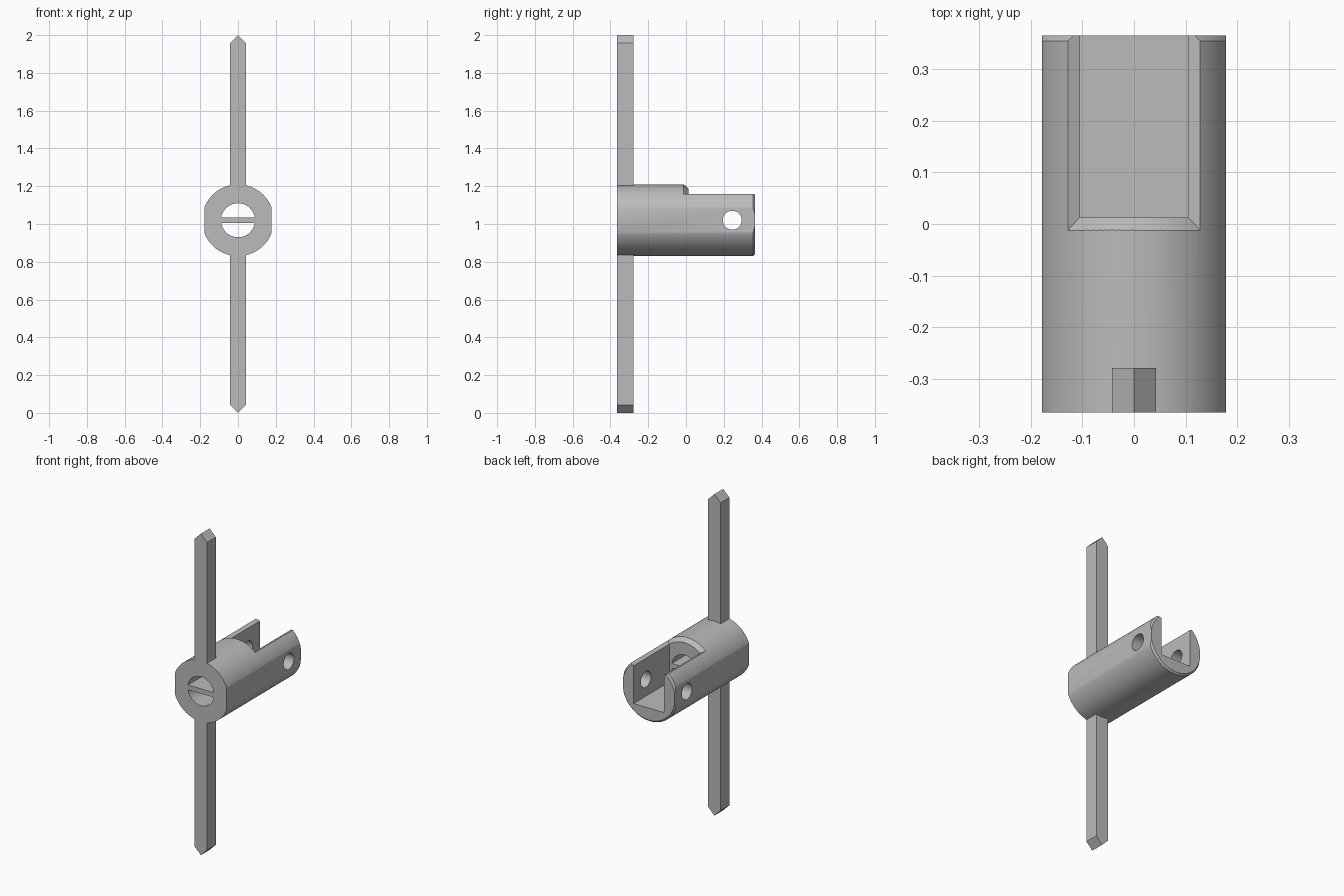
import bpy, bmesh
from math import sin, cos, pi, radians, hypot, sqrt

if "Cube" in bpy.data.objects:
    bpy.data.objects.remove(bpy.data.objects["Cube"])

steel = bpy.data.materials.new("grey_steel")
steel.use_nodes = True
GREY = (0.5, 0.5, 0.5, 1)
steel.diffuse_color = GREY
steel.node_tree.nodes["Principled BSDF"].inputs["Base Color"].default_value = GREY

AXIS_Z, RADIUS, FLAT_X = 1.02, 0.19, 0.178
FRONT, BACK, POCKET_Y = -0.365, 0.365, 0.013


def loft(name, sections):
    """Join matching closed rings of points into a capped solid."""
    bm = bmesh.new()
    rings = [[bm.verts.new(p) for p in s] for s in sections]
    n = len(rings[0])
    for a, b in zip(rings, rings[1:]):
        for i in range(n):
            j = (i + 1) % n
            bm.faces.new((a[i], a[j], b[j], b[i]))
    bm.faces.new(rings[0])
    bm.faces.new(rings[-1])
    bmesh.ops.recalc_face_normals(bm, faces=bm.faces)
    mesh = bpy.data.meshes.new(name)
    bm.to_mesh(mesh)
    bm.free()
    mesh.materials.append(steel)
    obj = bpy.data.objects.new(name, mesh)
    bpy.context.collection.objects.link(obj)
    return obj


def box(name, x0, x1, y0, y1, z0, z1):
    return loft(name, [[(x0, y, z0), (x1, y, z0), (x1, y, z1), (x0, y, z1)]
                       for y in (y0, y1)])


def circle_y(y, r, n=96):
    return [(r * cos(2 * pi * i / n), y, AXIS_Z + r * sin(2 * pi * i / n))
            for i in range(n)]


def activate(obj):
    bpy.ops.object.select_all(action="DESELECT")
    obj.select_set(True)
    bpy.context.view_layer.objects.active = obj


def cut(obj, cutter):
    activate(obj)
    mod = obj.modifiers.new("cut", "BOOLEAN")
    mod.operation, mod.solver, mod.object = "DIFFERENCE", "EXACT", cutter
    bpy.ops.object.modifier_apply(modifier=mod.name)
    bpy.data.objects.remove(cutter)


# Barrel with a chamfered rear rim
barrel = loft("barrel", [circle_y(FRONT, RADIUS), circle_y(BACK - 0.01, RADIUS),
                         circle_y(BACK, RADIUS - 0.01)])

# Side flats
for s in (-1, 1):
    cut(barrel, box("flat_cutter", *sorted((s * FLAT_X, s * 0.4)), -1, 1, 0.5, 1.5))

# Bore and square rear pocket
cut(barrel, loft("bore_cutter", [circle_y(-0.5, 0.09, 64), circle_y(0.1, 0.09, 64)]))
cut(barrel, box("pocket_cutter", -0.105, 0.105, POCKET_Y, 0.5, 0.915, 1.5))


# Chamfer around the pocket mouth, following the round surface at its front
def mouth(y, grow):
    hx = 0.105 + 0.92 * grow
    hz = 0.13 + 0.4 * grow
    r = hypot(hx, hz)
    xs = [hx * (1 - i / 10) for i in range(21)]
    pts = [(0.16, 0.4), (0.16, 0.154)] + [(x, sqrt(r * r - x * x)) for x in xs]
    pts += [(-0.16, 0.154), (-0.16, 0.4)]
    return [(x, y, AXIS_Z + z) for x, z in pts]


cut(barrel, loft("mouth_cutter", [mouth(POCKET_Y - 0.043, 0.043),
                                  mouth(POCKET_Y, 0), mouth(0.5, 0)]))

# Cross pin hole through both pocket walls
hole = [[(x, 0.245 + 0.05 * cos(2 * pi * i / 48), AXIS_Z + 0.05 * sin(2 * pi * i / 48))
         for i in range(48)] for x in (-0.5, 0.5)]
cut(barrel, loft("pin_hole_cutter", hole))
activate(barrel)
bpy.ops.object.shade_smooth_by_angle(angle=radians(25))

# Thin web across the bore
box("bore_web", -0.091, 0.091, FRONT, POCKET_Y, AXIS_Z - 0.015, AXIS_Z + 0.015)

# Pointed bars above and below the barrel
HALF = 0.043
for name, tip, s in (("upper_bar", 2, 1), ("lower_bar", 0, -1)):
    root, shoulder = AXIS_Z + s * 0.18, tip - s * HALF
    outline = [(-HALF, root), (HALF, root), (HALF, shoulder), (0, tip), (-HALF, shoulder)]
    loft(name, [[(x, y, z) for x, z in outline] for y in (FRONT, FRONT + 0.086)])
